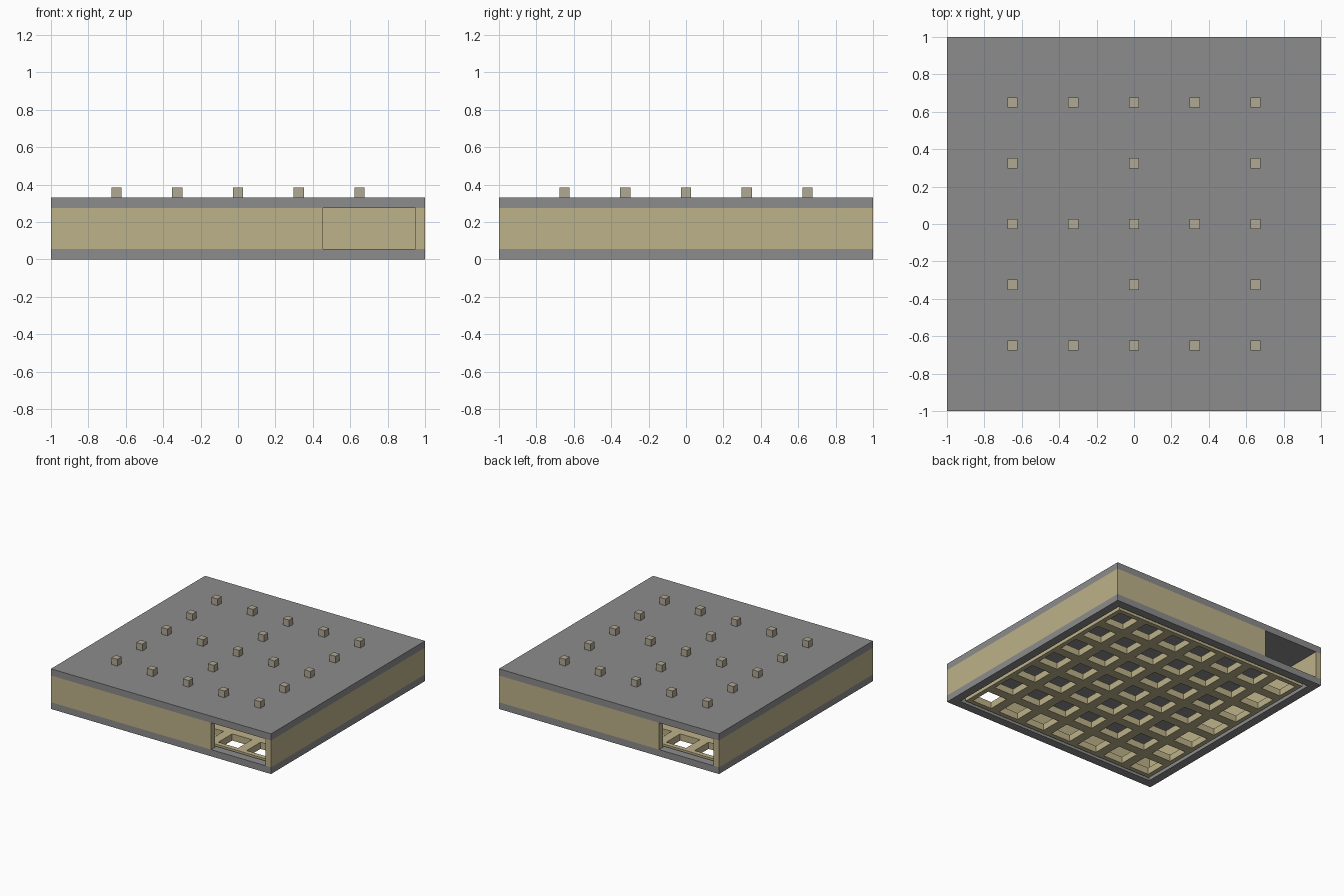
import bpy, bmesh
from mathutils import Matrix, Vector

cube = bpy.data.objects.get("Cube")
if cube:
    bpy.data.objects.remove(cube, do_unlink=True)

SLAB = 0.055      # thickness of floor and roof
ROOF_Z = 0.275    # underside of the roof
WALL = 0.05


def material(name, rgb):
    # sRGB bytes to linear
    lin = [((c / 255 + 0.055) / 1.055) ** 2.4 for c in rgb]
    m = bpy.data.materials.new(name)
    m.use_nodes = True
    m.diffuse_color = (*lin, 1)
    m.node_tree.nodes["Principled BSDF"].inputs["Base Color"].default_value = (*lin, 1)
    return m


grey = material("stone grey", (140, 140, 140))
tan = material("sand tan", (189, 178, 138))
pale = material("pale stud", (176, 168, 148))


def finish(name, bm, mat):
    mesh = bpy.data.meshes.new(name)
    bm.to_mesh(mesh)
    bm.free()
    mesh.materials.append(mat)
    obj = bpy.data.objects.new(name, mesh)
    bpy.context.collection.objects.link(obj)
    return obj


def boxes(name, corner_pairs, mat):
    bm = bmesh.new()
    for lo, hi in corner_pairs:
        lo, hi = Vector(lo), Vector(hi)
        size = Matrix.Diagonal((*(hi - lo), 1))
        bmesh.ops.create_cube(bm, size=1, matrix=Matrix.Translation((lo + hi) / 2) @ size)
    return finish(name, bm, mat)


def lattice(name, half, cells, border, mat):
    # square sheet with one hole per cell, thickened downwards
    bm = bmesh.new()
    bmesh.ops.create_grid(bm, x_segments=cells, y_segments=cells, size=half,
                          matrix=Matrix.Translation((0, 0, SLAB)))
    holes = list(bm.faces)
    bmesh.ops.inset_individual(bm, faces=holes, thickness=border)
    bmesh.ops.delete(bm, geom=holes, context='FACES')
    obj = finish(name, bm, mat)
    mod = obj.modifiers.new("thickness", 'SOLIDIFY')
    mod.thickness = SLAB
    mod.offset = -1
    return obj


# Floor: grey rim around a tan grille
lattice("floor_rim", 1, 1, 0.1, grey)
lattice("floor_grille", 0.9, 7, 0.055, tan)

# Side walls
inner = 1 - WALL
for side, x in (("right", -1), ("left", inner)):
    boxes(side + "_wall", [((x, -1, SLAB), (x + WALL, 1, ROOF_Z))], tan)

# End walls, each stopping short to leave a doorway at opposite corners
door = 0.455
boxes("front_wall", [((-inner, -1, SLAB), (door, -inner, ROOF_Z))], tan)
boxes("back_wall", [((-door, inner, SLAB), (inner, 1, ROOF_Z))], tan)

# Roof
top = ROOF_Z + SLAB
boxes("roof", [((-1, -1, ROOF_Z), (1, 1, top))], grey)

# Studs on the roof, leaving four gaps in the five by five pattern
r = SLAB / 2
studs = []
for i in range(-2, 3):
    for j in range(-2, 3):
        if i % 2 and j % 2:
            continue
        x, y = i * 0.325, j * 0.325
        studs.append(((x - r, y - r, top), (x + r, y + r, top + SLAB)))
boxes("roof_studs", studs, pale)
